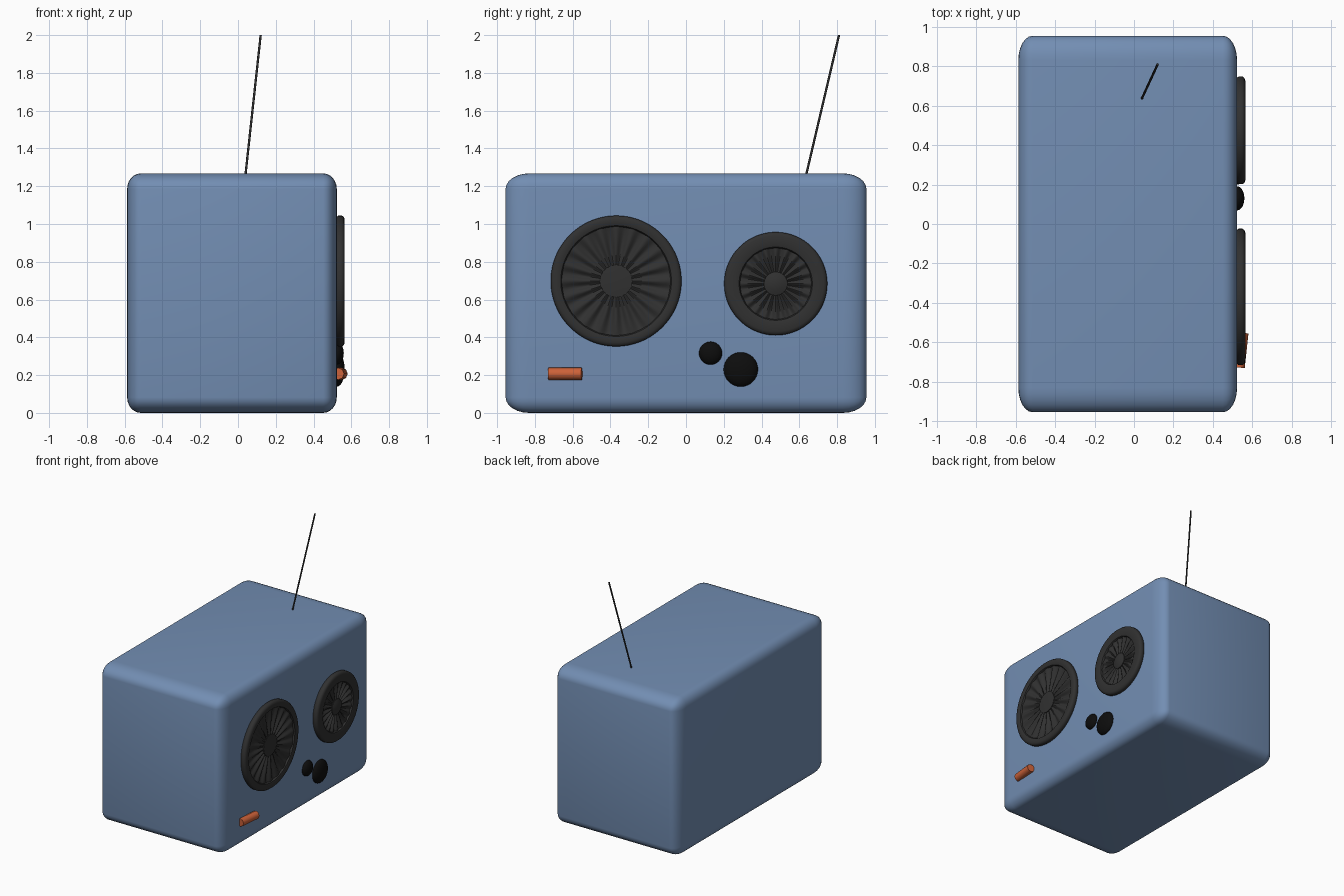
import bpy, bmesh, math
from mathutils import Vector

if "Cube" in bpy.data.objects:
    bpy.data.objects.remove(bpy.data.objects["Cube"])


def material(name, color):
    m = bpy.data.materials.new(name)
    m.diffuse_color = (*color, 1)
    m.use_nodes = True
    m.node_tree.nodes["Principled BSDF"].inputs["Base Color"].default_value = m.diffuse_color
    return m


BLUE = material("blue", (0.17, 0.27, 0.45))
DARK = material("charcoal", (0.03, 0.03, 0.03))
BLACK = material("black", (0.004, 0.004, 0.004))
ORANGE = material("orange", (0.6, 0.12, 0.04))
FACE = 0.523  # x of the speaker side of the body


def finish(name, bm, mat, angle=40):
    bmesh.ops.recalc_face_normals(bm, faces=bm.faces)
    me = bpy.data.meshes.new(name)
    bm.to_mesh(me)
    bm.free()
    ob = bpy.data.objects.new(name, me)
    bpy.context.collection.objects.link(ob)
    me.materials.append(mat)
    bpy.context.view_layer.objects.active = ob
    for o in bpy.context.selected_objects:
        o.select_set(False)
    ob.select_set(True)
    bpy.ops.object.shade_smooth_by_angle(angle=math.radians(angle))
    return ob


def lathe(name, y, z, profile, mat, pleats=0, segs=160):
    """Spin (radius, x, pleat depth) points about an x-parallel axis."""
    bm = bmesh.new()
    rings = []
    for r, x, amp in profile:
        if r == 0:
            rings.append([bm.verts.new((x, y, z))] * segs)
            continue
        ring = []
        for i in range(segs):
            a = math.tau * i / segs
            dx = amp * math.cos(pleats * a)
            ring.append(bm.verts.new((x + dx, y + r * math.cos(a), z + r * math.sin(a))))
        rings.append(ring)
    for a, b in zip(rings, rings[1:]):
        for i in range(segs):
            j = (i + 1) % segs
            quad = list(dict.fromkeys((a[i], a[j], b[j], b[i])))
            bm.faces.new(quad)
    return finish(name, bm, mat)


# Body: bevelled unit cube stretched to the cabinet proportions
bm = bmesh.new()
bmesh.ops.create_cube(bm, size=2)
bmesh.ops.bevel(bm, geom=bm.edges[:], offset=0.13, segments=6, profile=0.5, affect='EDGES')
bmesh.ops.scale(bm, vec=(0.555, 0.955, 0.634), verts=bm.verts)
bmesh.ops.translate(bm, vec=(FACE - 0.555, 0, 0.634), verts=bm.verts)
finish("body", bm, BLUE)


# Speakers: rounded rim, pleated membrane and centre cap
def speaker(name, y, z, outer, inner, hub, pleats, dome):
    f, t = FACE - 0.004, FACE + 0.042
    lathe(name + "_rim", y, z, [
        (outer - 0.008, f, 0), (outer, f + 0.012, 0), (outer, t - 0.014, 0),
        (outer - 0.008, t - 0.004, 0), (outer - 0.02, t, 0), (inner + 0.02, t, 0),
        (inner + 0.006, t - 0.004, 0), (inner, t - 0.014, 0), (inner, f, 0)], DARK)
    mid = (hub + inner) / 2
    lathe(name + "_membrane", y, z, [
        (inner + 0.005, t - 0.014, 0.003), (inner - 0.02, t - 0.017, 0.009),
        (mid, t - 0.022, 0.010), (hub + 0.02, t - 0.022, 0.007),
        (hub - 0.01, t - 0.022, 0.002)], DARK, pleats)
    lathe(name + "_cap", y, z, [
        (hub, f, 0), (hub, t - 0.017, 0), (hub * 0.6, t - 0.017 + dome * 0.6, 0),
        (0, t - 0.017 + dome, 0)], DARK)


speaker("large_speaker", -0.37, 0.698, 0.346, 0.287, 0.085, 20, 0.004)
speaker("small_speaker", 0.475, 0.684, 0.273, 0.188, 0.062, 20, 0.015)

# Knobs: flattened spheres
for name, y, z, r, depth in (("small_knob", 0.13, 0.316, 0.061, 0.037),
                             ("large_knob", 0.29, 0.23, 0.091, 0.042)):
    bm = bmesh.new()
    bmesh.ops.create_uvsphere(bm, u_segments=32, v_segments=16, radius=1)
    bmesh.ops.scale(bm, vec=(depth, r, r), verts=bm.verts)
    bmesh.ops.translate(bm, vec=(FACE, y, z), verts=bm.verts)
    finish(name, bm, BLACK)


# Straight rod between two points
def rod(name, p, q, r, sides, mat, angle):
    p, q = Vector(p), Vector(q)
    bm = bmesh.new()
    bmesh.ops.create_cone(bm, cap_ends=True, segments=sides, radius1=r, radius2=r,
                          depth=(q - p).length)
    ob = finish(name, bm, mat, angle)
    ob.location = (p + q) / 2
    ob.rotation_euler = (q - p).to_track_quat('Z', 'Y').to_euler()


rod("switch", (0.530, -0.728, 0.207), (0.549, -0.552, 0.207), 0.032, 8, ORANGE, 50)
rod("antenna", (0.033, 0.622, 1.2), (0.12, 0.81, 2.0), 0.006, 16, DARK, 40)
